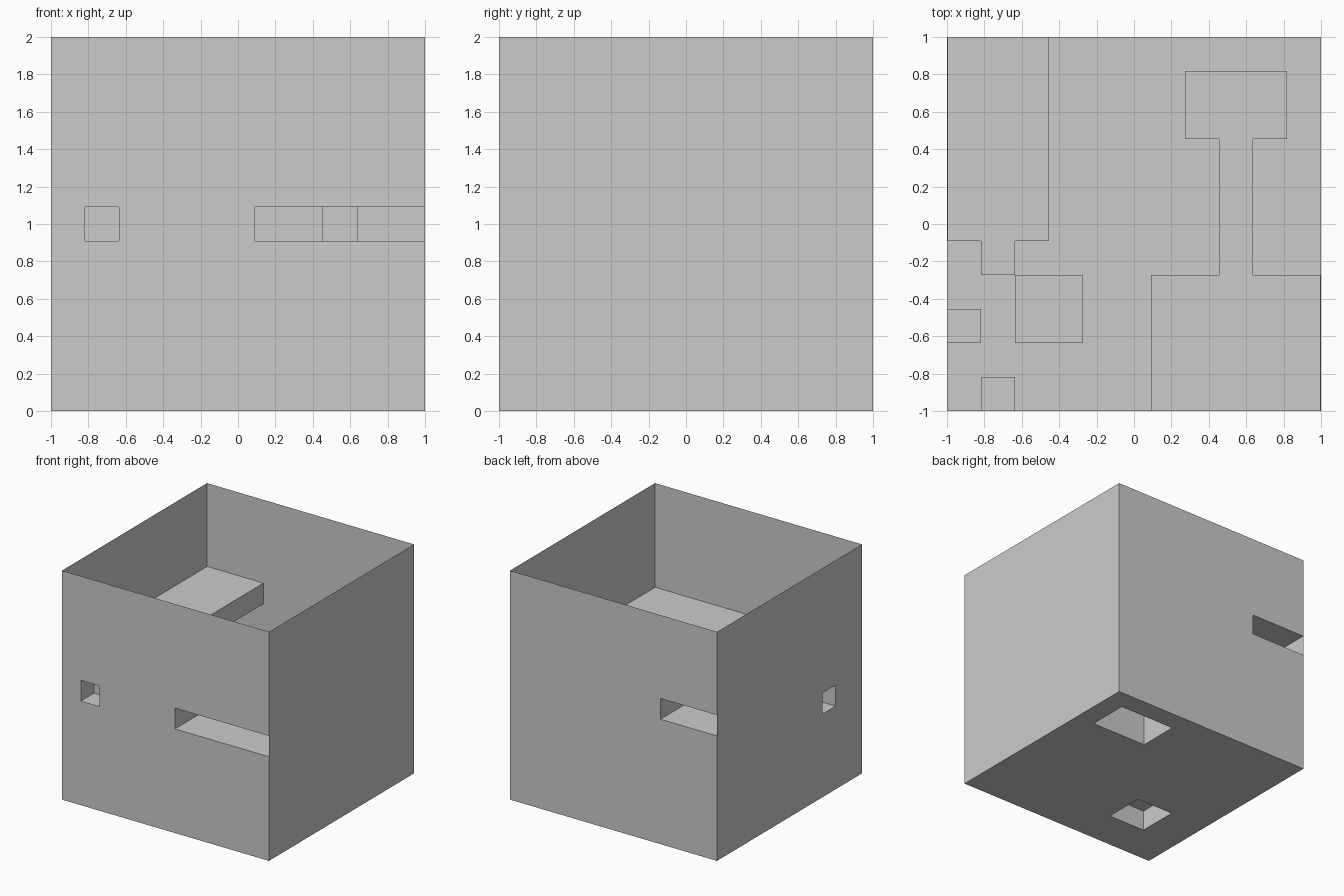
import bpy, bmesh
from mathutils import Vector

if "Cube" in bpy.data.objects:
    bpy.data.objects.remove(bpy.data.objects["Cube"])

CELL = 2 / 11      # the block is an 11 x 11 x 11 cell lattice
SKIN = 0.002       # paper-thin outer wall where a room runs along a side
OVER = 0.1         # cutter overshoot where a room opens to the outside


def box(name, lo, hi):
    bm = bmesh.new()
    bmesh.ops.create_cube(bm, size=1)
    lo, hi = Vector(lo), Vector(hi)
    for v in bm.verts:
        v.co = (lo + hi) / 2 + v.co * (hi - lo)
    mesh = bpy.data.meshes.new(name)
    bm.to_mesh(mesh)
    bm.free()
    ob = bpy.data.objects.new(name, mesh)
    bpy.context.collection.objects.link(ob)
    return ob


def cell_bounds(lo, hi, opens):
    """Cell indices to world bounds; sides named in opens break the surface."""
    a, b = [], []
    for i, axis in enumerate("xyz"):
        base = 0 if axis == "z" else -1
        l, h = base + lo[i] * CELL, base + hi[i] * CELL
        if lo[i] == 0:
            l += -OVER if "-" + axis in opens else SKIN
        if hi[i] == 11:
            h += OVER if "+" + axis in opens else -SKIN
        a.append(l)
        b.append(h)
    return a, b


# name, first cell, last cell, sides open to the outside
rooms = [
    ("back_room", (0, 5, 6), (3, 11, 7), "+y"),
    ("back_room_niche", (1, 4, 6), (2, 6, 7), ""),
    ("floor_pocket", (2, 2, 0), (4, 4, 1), "-z"),
    ("left_pocket", (0, 2, 4), (1, 3, 5), "-x"),
    ("front_pocket", (1, 0, 5), (2, 1, 6), "-y"),
    ("front_room", (6, 0, 5), (11, 4, 6), "-y"),
    ("corridor", (8, 3, 5), (9, 9, 6), ""),
    ("floor_shaft", (7, 8, 0), (10, 10, 6), "-z"),
]

# Outer block with the rooms carved out
block = box("carved_block", (-1, -1, 0), (1, 1, 2))
cutters = []
for name, lo, hi, opens in rooms:
    cutter = box(name + "_cutter", *cell_bounds(lo, hi, opens))
    cutter.hide_render = True
    cutters.append(cutter)
    mod = block.modifiers.new(name, "BOOLEAN")
    mod.operation = "DIFFERENCE"
    mod.solver = "EXACT"
    mod.object = cutter

bpy.context.view_layer.update()
carved = bpy.data.meshes.new_from_object(
    block.evaluated_get(bpy.context.evaluated_depsgraph_get()))
block.modifiers.clear()
block.data = carved
for cutter in cutters:
    bpy.data.objects.remove(cutter)

# Open top: the rooms show as thin shells inside the hollow block
bm = bmesh.new()
bm.from_mesh(carved)
top = [f for f in bm.faces if f.calc_center_median().z > 1.999]
bmesh.ops.delete(bm, geom=top, context="FACES")
bm.to_mesh(carved)
bm.free()
